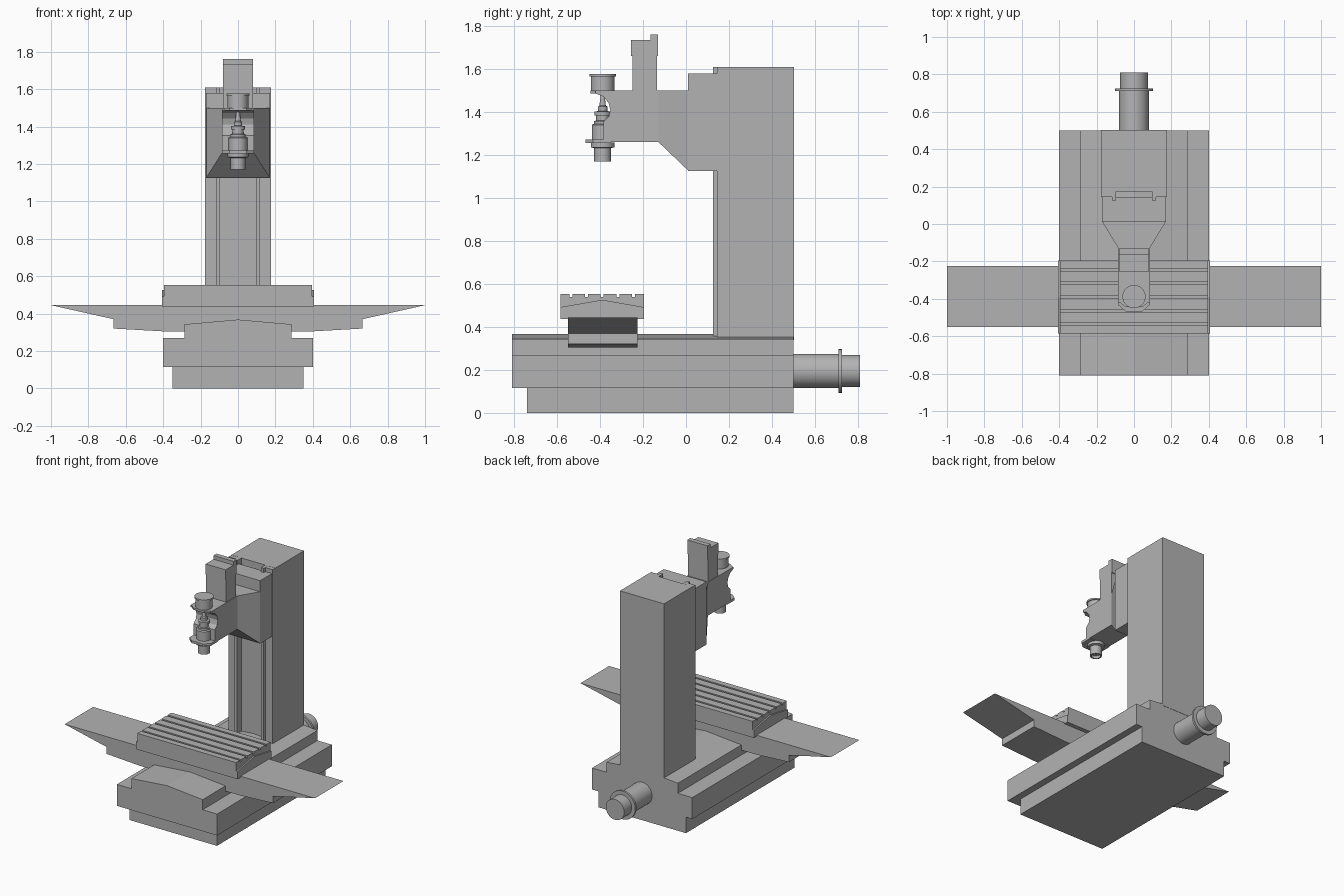
import bpy, bmesh, math
from mathutils import Vector

if "Cube" in bpy.data.objects:
    bpy.data.objects.remove(bpy.data.objects["Cube"])

grey = bpy.data.materials.new("machine_grey")
grey.diffuse_color = (0.45, 0.45, 0.45, 1)
grey.use_nodes = True
grey.node_tree.nodes["Principled BSDF"].inputs["Base Color"].default_value = grey.diffuse_color


def finish(name, bm, smooth=False):
    bmesh.ops.recalc_face_normals(bm, faces=bm.faces)
    mesh = bpy.data.meshes.new(name)
    bm.to_mesh(mesh)
    bm.free()
    mesh.materials.append(grey)
    ob = bpy.data.objects.new(name, mesh)
    bpy.context.collection.objects.link(ob)
    if smooth:
        bpy.ops.object.select_all(action='DESELECT')
        ob.select_set(True)
        bpy.context.view_layer.objects.active = ob
        bpy.ops.object.shade_smooth_by_angle(angle=math.radians(35))
    return ob


def prism(name, pts, axis, a, b):
    """Extrude a 2D profile along an axis from a to b (x: yz, y: xz, z: xy)."""
    def place(p, d):
        return {'x': (d, p[0], p[1]), 'y': (p[0], d, p[1]), 'z': (p[0], p[1], d)}[axis]
    bm = bmesh.new()
    face = bm.faces.new([bm.verts.new(place(p, a)) for p in pts])
    ext = bmesh.ops.extrude_face_region(bm, geom=[face])
    shift = Vector(place((0, 0), b - a))
    bmesh.ops.translate(bm, vec=shift, verts=[v for v in ext['geom'] if isinstance(v, bmesh.types.BMVert)])
    return finish(name, bm)


def box(name, x0, x1, y0, y1, z0, z1):
    return prism(name, [(x0, y0), (x1, y0), (x1, y1), (x0, y1)], 'z', z0, z1)


def mirrored(half):
    """Complete a right-hand profile with its mirror image."""
    return half + [(-x, y) for x, y in reversed(half) if x > 0]


def lathe(name, profile, centre, along='z', n=32):
    """Turn a (radius, distance) profile about a z or y axis."""
    bm = bmesh.new()
    rings = []
    for r, d in profile:
        ring = []
        for i in range(n):
            t = 2 * math.pi * i / n
            u, v = r * math.cos(t), r * math.sin(t)
            p = (u, v, d) if along == 'z' else (u, d, v)
            ring.append(bm.verts.new(Vector(p) + Vector(centre)))
        rings.append(ring)
    for lo, hi in zip(rings, rings[1:]):
        for i in range(n):
            j = (i + 1) % n
            bm.faces.new((lo[i], lo[j], hi[j], hi[i]))
    bm.faces.new(rings[0])
    bm.faces.new(rings[-1])
    return finish(name, bm, True)


# Base: plinth and bed with raised, ridged centre
box("plinth", -0.35, 0.35, -0.74, 0.5, 0, 0.115)
prism("bed", mirrored([(0.40, 0.115), (0.40, 0.27), (0.285, 0.27), (0.285, 0.343), (0, 0.368)]),
      'y', -0.81, 0.5)

# Saddle with long tapering wings, bridging the bed
prism("saddle", mirrored([(0.285, 0.343), (0.285, 0.305), (0.40, 0.305), (0.665, 0.32),
                          (0.665, 0.37), (1.0, 0.445)]), 'y', -0.55, -0.225)

# Work table with five slots, and gabled end plates
top = [(-0.585, 0.437), (-0.585, 0.554)]
for y in (-0.535, -0.463, -0.39, -0.317, -0.245):
    top += [(y - 0.007, 0.554), (y - 0.007, 0.54), (y + 0.007, 0.54), (y + 0.007, 0.554)]
top += [(-0.195, 0.554), (-0.195, 0.437)]
prism("table", top, 'x', -0.395, 0.395)
gable = [(-0.585, 0.437), (-0.585, 0.492), (-0.39, 0.526), (-0.195, 0.492), (-0.195, 0.437)]
for side, name in ((1, "right"), (-1, "left")):
    prism(name + "_table_end", gable, 'x', side * 0.395, side * 0.405)

# Column with two guide rails
box("column", -0.176, 0.176, 0.175, 0.502, 0.34, 1.61)
for side, name in ((1, "right"), (-1, "left")):
    box(name + "_rail_strip", *sorted((side * 0.118, side * 0.176)), 0.145, 0.176, 0.34, 1.609)
    box(name + "_rail", *sorted((side * 0.095, side * 0.118)), 0.125, 0.176, 0.34, 1.61)

# Head slide and tapered neck
box("head_slide", -0.17, 0.17, 0.01, 0.145, 1.126, 1.58)
bm = bmesh.new()
ends = [[bm.verts.new((x * w, y, z)) for x, z in ((-1, low), (1, low), (1, 1.5), (-1, 1.5))]
        for y, w, low in ((0.012, 0.17, 1.126), (-0.128, 0.085, 1.26))]
for ring in ends:
    bm.faces.new(ring)
for i in range(4):
    j = (i + 1) % 4
    bm.faces.new((ends[0][i], ends[0][j], ends[1][j], ends[1][i]))
finish("head_neck", bm)

# Head arm with scooped front, and chamfered nose plates above and below
prism("head_arm", [(-0.125, 1.26), (-0.385, 1.26), (-0.385, 1.353), (-0.36, 1.378), (-0.352, 1.41),
                   (-0.36, 1.442), (-0.385, 1.472), (-0.42, 1.486), (-0.42, 1.5), (-0.125, 1.5)],
      'x', -0.085, 0.085)
for name, tip, z0, z1 in (("upper_nose", -0.445, 1.486, 1.5), ("lower_nose", -0.467, 1.255, 1.272)):
    prism(name, mirrored([(0.085, -0.35), (0.085, tip + 0.035), (0.045, tip)]), 'z', z0, z1)

# Spindle motor, spindle and drawbar
axis = (0, -0.388, 0)
lathe("head_cap", [(0.055, 1.498), (0.055, 1.565), (0.062, 1.565), (0.062, 1.576)], axis)
lathe("drawbar", [(0.022, 1.38), (0.022, 1.425), (0.015, 1.43), (0.008, 1.488)], axis)
lathe("spindle", [(0.05, 1.265), (0.05, 1.34), (0.04, 1.345), (0.04, 1.358), (0.03, 1.36),
                  (0.03, 1.385), (0.037, 1.385), (0.037, 1.402), (0.018, 1.405)], axis)
lathe("spindle_nose", [(0.03, 1.19), (0.03, 1.17), (0.039, 1.17), (0.039, 1.232), (0.055, 1.236),
                       (0.055, 1.258)], axis)

# Motor block on top of the head
prism("head_motor", [(-0.25, 1.49), (-0.25, 1.66), (-0.255, 1.66), (-0.255, 1.735), (-0.165, 1.735),
                     (-0.165, 1.762), (-0.13, 1.762), (-0.13, 1.66), (-0.136, 1.66), (-0.136, 1.49)],
      'x', -0.08, 0.08)

# Rear drive motor with flange
lathe("rear_motor", [(0.08, 0.49), (0.08, 0.71), (0.102, 0.71), (0.102, 0.725), (0.074, 0.725),
                     (0.074, 0.81)], (0, 0, 0.195), 'y')
